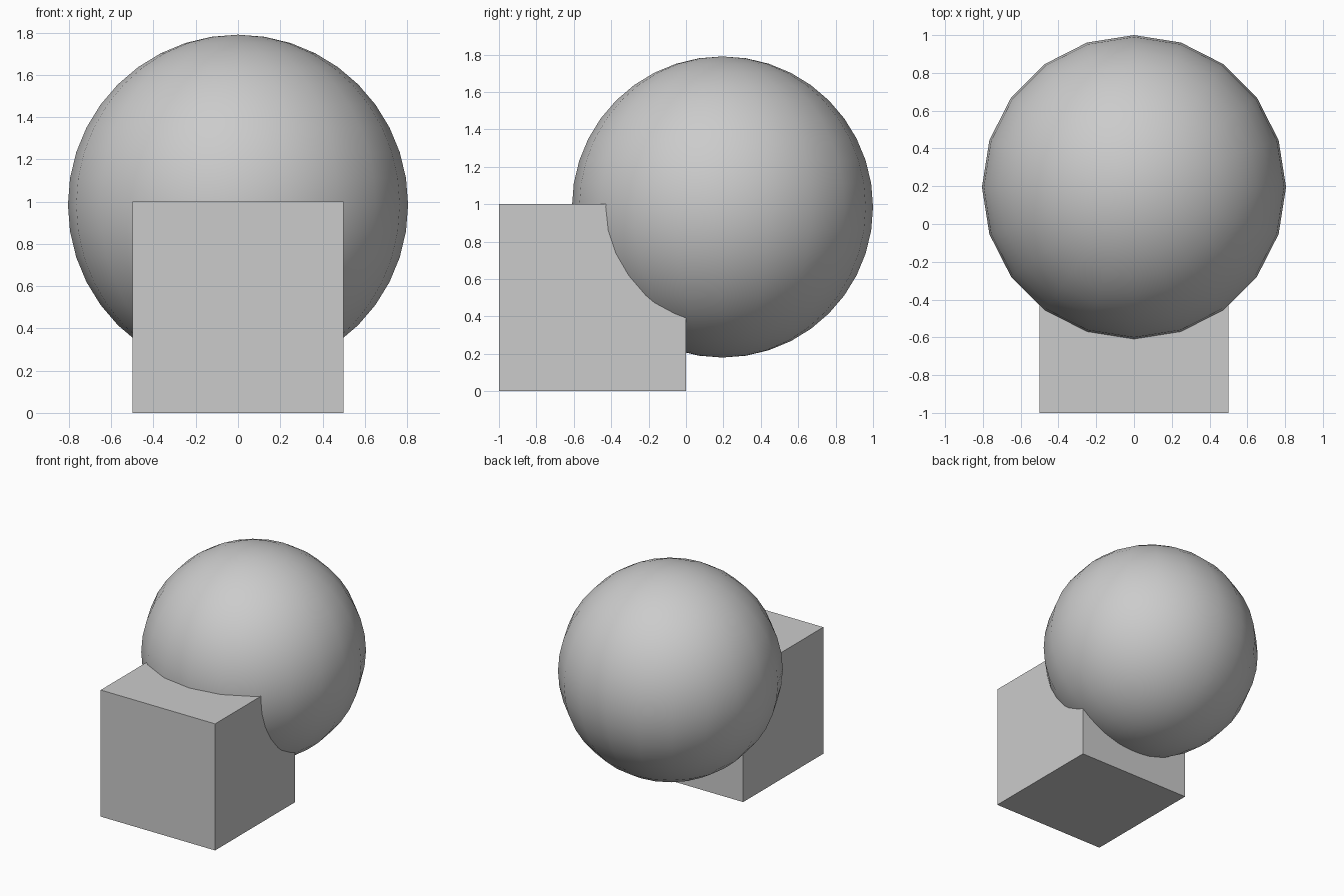
import bpy

if "Cube" in bpy.data.objects:
    bpy.data.objects.remove(bpy.data.objects["Cube"])

# flat-sided cube at the front
bpy.ops.mesh.primitive_cube_add(size=1, location=(0, -0.5, 0.5))
bpy.context.object.name = "cube_block"

# smooth ball sunk into the upper back edge of the cube
bpy.ops.mesh.primitive_uv_sphere_add(segments=20, ring_count=20, radius=0.805,
                                     location=(0, 0.195, 0.985))
ball = bpy.context.object
ball.name = "ball"
bpy.ops.object.shade_smooth()
